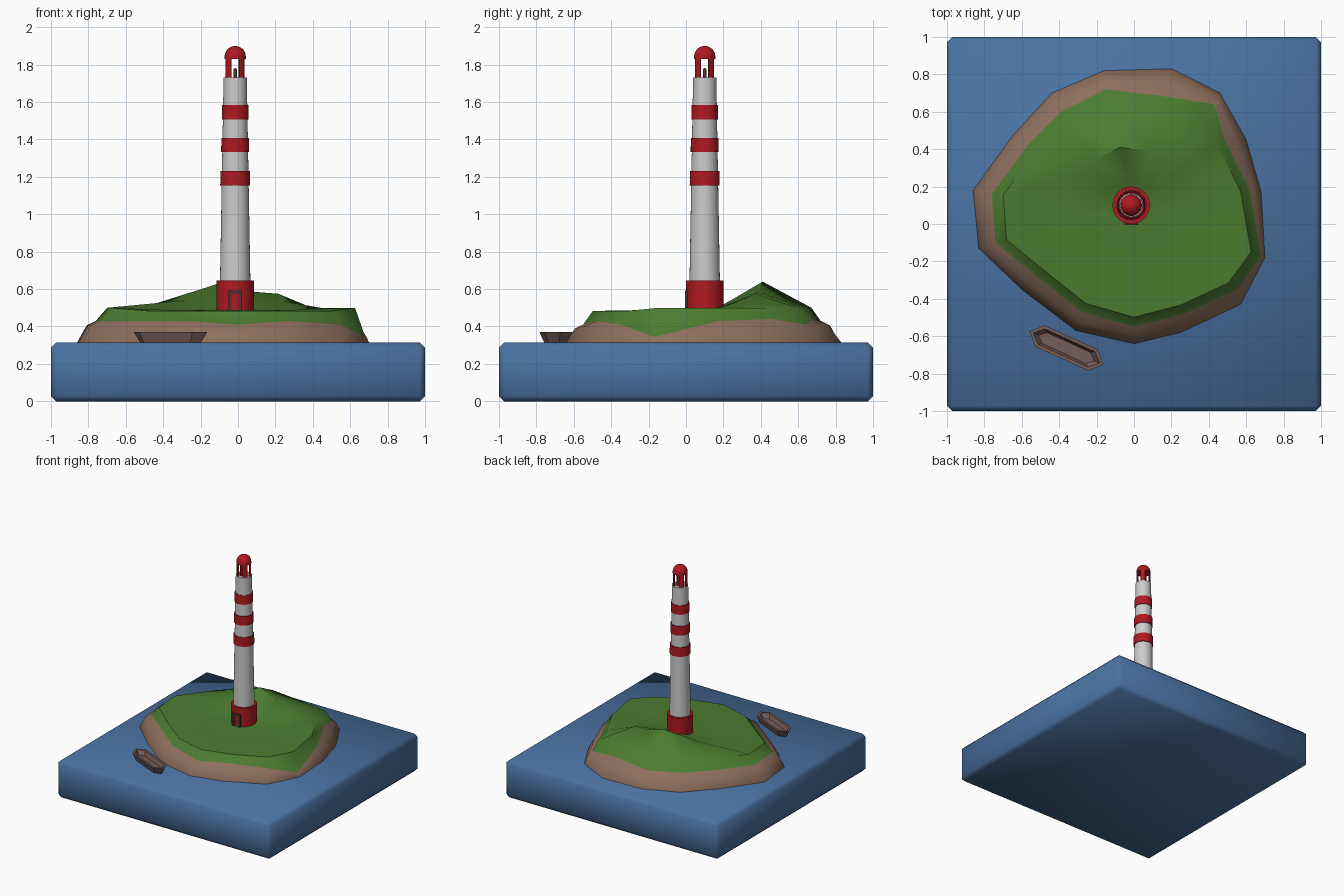
import bpy, bmesh, math
from mathutils import Vector, Matrix

if "Cube" in bpy.data.objects:
    bpy.data.objects.remove(bpy.data.objects["Cube"])


def material(name, rgb):
    m = bpy.data.materials.new(name)
    m.diffuse_color = (*rgb, 1)
    m.use_nodes = True
    m.node_tree.nodes["Principled BSDF"].inputs["Base Color"].default_value = m.diffuse_color
    return m


BLUE = material("sea_blue", (0.07, 0.17, 0.36))
GREEN = material("grass_green", (0.07, 0.20, 0.03))
BROWN = material("rock_brown", (0.27, 0.16, 0.11))
RED = material("paint_red", (0.43, 0.01, 0.015))
WOOD = material("boat_wood", (0.18, 0.11, 0.10))
DARK = material("door_dark", (0.07, 0.035, 0.03))
TOWER = Vector((-0.015, 0.10, 0))


def finish(name, bm, mats=(), angle=40):
    bmesh.ops.recalc_face_normals(bm, faces=bm.faces)
    me = bpy.data.meshes.new(name)
    bm.to_mesh(me)
    bm.free()
    for m in mats:
        me.materials.append(m)
    ob = bpy.data.objects.new(name, me)
    bpy.context.collection.objects.link(ob)
    bpy.ops.object.select_all(action='DESELECT')
    ob.select_set(True)
    bpy.context.view_layer.objects.active = ob
    bpy.ops.object.shade_smooth_by_angle(angle=math.radians(angle))
    return ob


def box(name, lo, hi, mat, bevel=0, angle=30):
    bm = bmesh.new()
    bmesh.ops.create_cube(bm, size=1)
    lo, hi = Vector(lo), Vector(hi)
    for v in bm.verts:
        v.co = (lo + hi) / 2 + v.co * (hi - lo)
    if bevel:
        bmesh.ops.bevel(bm, geom=bm.edges[:], offset=bevel, segments=1, affect='EDGES')
    return finish(name, bm, [mat], angle)


def loft(bm, rings, closed=False):
    """Bridge rings of points; returns the strips of faces."""
    loops = [[bm.verts.new(p) for p in r] for r in rings]
    n = len(loops[0])
    pairs = list(zip(loops, loops[1:])) + ([(loops[-1], loops[0])] if closed else [])
    strips = [[bm.faces.new((a[i], a[(i + 1) % n], b[(i + 1) % n], b[i]))
               for i in range(n)] for a, b in pairs]
    return loops, strips


def turned(name, profile, mat=None, sides=32, closed=False):
    """Turn (radius, z) points about the tower axis."""
    bm = bmesh.new()
    rings = [[TOWER + Vector((r * math.cos(t), r * math.sin(t), z))
              for t in (2 * math.pi * i / sides for i in range(sides))] for r, z in profile]
    loops, _ = loft(bm, rings, closed)
    if not closed:
        bm.faces.new(loops[0])
        bm.faces.new(loops[-1])
    return finish(name, bm, [mat] if mat else [])


# Sea block
box("sea", (-1, -1, 0), (1, 1, 0.315), BLUE, 0.028, 60)

# Island: shoreline, rock shoulder, grass edge, plateau, ridge ring, centre
shore = [(-.16, .82), (.20, .83), (.46, .70), (.60, .45), (.68, .17), (.70, -.18), (.57, -.43),
         (.25, -.58), (0, -.64), (-.31, -.57), (-.60, -.35), (-.83, -.13), (-.86, .18),
         (-.65, .47), (-.44, .70)]
edge = [(-.15, .72, .43), (.18, .68, .44), (.43, .64, .41), (.48, .46, .44), (.62, .18, .43),
        (.68, -.17, .345), (.55, -.35, .41), (.27, -.48, .43), (0, -.55, .41), (-.28, -.47, .43),
        (-.52, -.28, .43), (-.74, -.10, .43), (-.76, .16, .43), (-.56, .43, .43), (-.39, .60, .43)]
ridge = {0: .64, 1: .585, 2: .575, 3: .535, 13: .54, 14: .60}
mid = Vector((0, 0.10, 0))


def inset(p, s, z):
    q = mid + (Vector(p) - mid) * s
    return Vector((q.x, q.y, z))


base = [Vector((x, y, 0.25)) for x, y in shore]
water = [Vector((x, y, 0.315)) for x, y in shore]
shoulder = [w.lerp(Vector(e), 0.5) for w, e in zip(water, edge)]
for p, e in zip(shoulder, edge):
    p.z = 0.315 + 0.78 * (e[2] - 0.315)
plateau = [inset(e, 0.92, 0.50 if e[1] > -0.2 else 0.483) for e in edge]
crest = [inset(e, 0.5, ridge.get(i, 0.488)) for i, e in enumerate(edge)]
inner = [inset(e, 0.2, 0.485 + 0.3 * (ridge.get(i, 0.488) - 0.488)) for i, e in enumerate(edge)]
bm = bmesh.new()
loops, strips = loft(bm, [base, water, shoulder, [Vector(e) for e in edge],
                          plateau, crest, inner])
bm.faces.new(loops[0])
for f in [bm.faces.new(loops[-1])] + [f for s in strips[3:] for f in s]:
    f.material_index = 1
finish("island", bm, [BROWN, GREEN], 45)

# Tower: base, tapered shaft with a shallow recess on top, three bands
turned("tower_base", [(.10, .465), (.10, .645)], RED)
turned("tower_shaft", [(.082, .60), (.062, 1.73), (.056, 1.73), (.056, 1.70)])
for i, (r, z) in enumerate([(.080, 1.155), (.075, 1.332), (.071, 1.507)]):
    turned(f"tower_band_{i + 1}", [(r, z), (r - .001, z + .077),
                                   (r - .02, z + .077), (r - .02, z)], RED, closed=True)

# Lantern: four curved posts, dome and lamp
for k in range(4):
    bm = bmesh.new()
    rings = []
    for j in range(5):
        a = math.radians(45 + 90 * k - 20 + 10 * j)
        d = Vector((math.cos(a), math.sin(a), 0))
        rings.append([TOWER + d * r + Vector((0, 0, z))
                      for r, z in ((.044, 1.70), (.056, 1.70), (.056, 1.845), (.044, 1.845))])
    loops, _ = loft(bm, rings)
    bm.faces.new(loops[0])
    bm.faces.new(loops[-1])
    finish(f"lantern_post_{k + 1}", bm, [RED])
dome = [(.057, 1.83)] + [(.057 * math.cos(t), 1.843 + .057 * math.sin(t))
                         for t in (math.radians(15 * i) for i in range(6))] + [(.002, 1.90)]
turned("lantern_dome", dome, RED)
turned("lamp", [(.010, 1.70), (.010, 1.768), (.007, 1.778), (.002, 1.782)], DARK, 12)

# Door with frame
x = TOWER.x
box("door", (x - .025, .002, .48), (x + .025, .04, .58), DARK)
for s in (-1, 1):
    box("door_jamb", (x + s * .028 - .008, -.006, .478), (x + s * .028 + .008, .04, .592), DARK)
box("door_lintel", (x - .036, -.006, .577), (x + .036, .04, .592), DARK)

# Rowing boat: six-sided hollow hull
place = Matrix.Translation((-.361, -.663, 0)) @ Matrix.Rotation(math.radians(-24.5), 4, 'Z')


def hull(tip, side, half, z):
    return [place @ Vector(p) for p in ((tip, 0, z), (side, half, z), (-side, half, z),
                                        (-tip, 0, z), (-side, -half, z), (side, -half, z))]


bm = bmesh.new()
loops, _ = loft(bm, [hull(.172, .13, .040, .305), hull(.216, .157, .062, .37),
                     hull(.196, .147, .045, .37), hull(.165, .127, .032, .335)])
bm.faces.new(loops[0])
bm.faces.new(loops[-1])
finish("boat", bm, [WOOD], 25)
